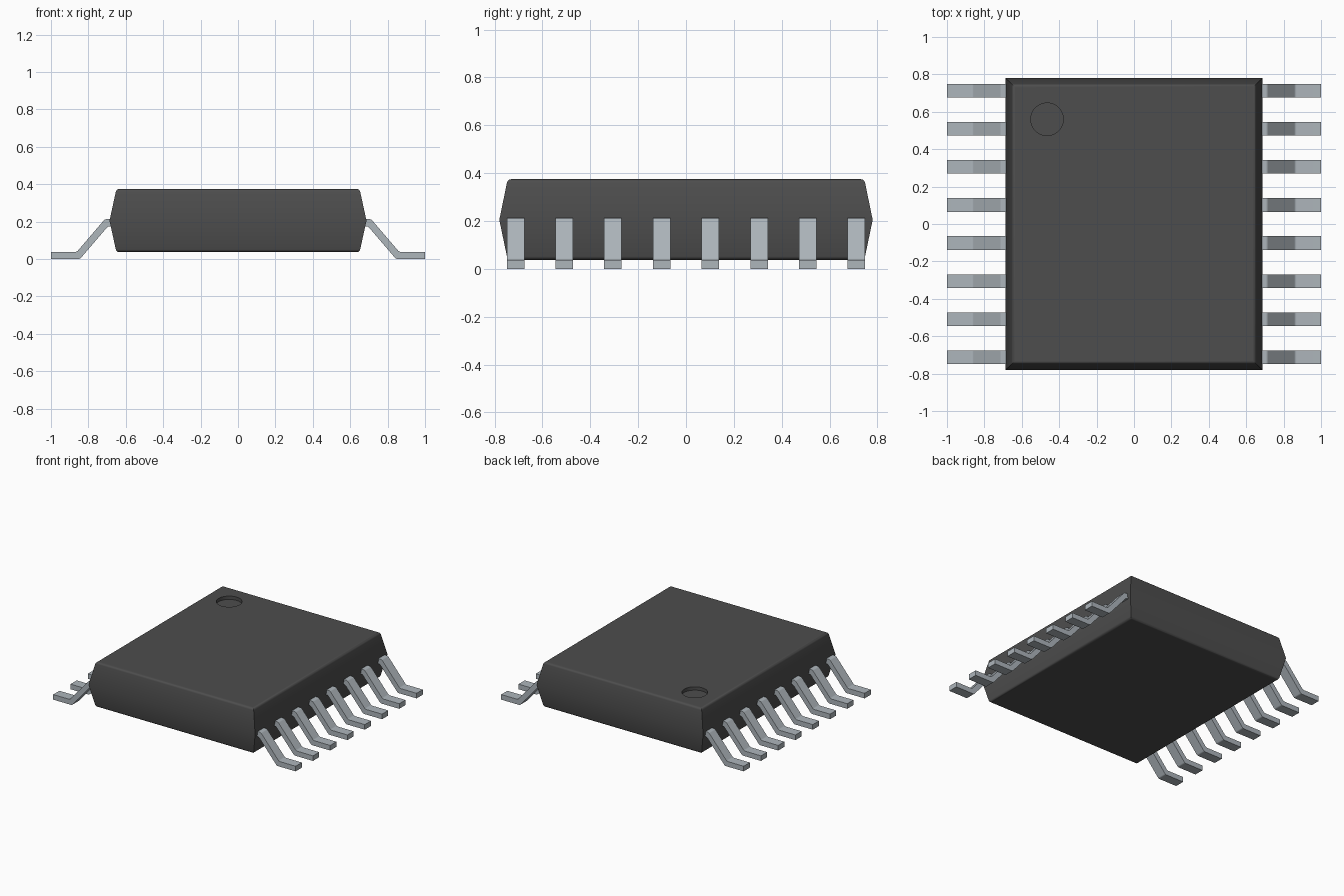
import bpy, bmesh, math

cube = bpy.data.objects.get("Cube")
if cube:
    bpy.data.objects.remove(cube, do_unlink=True)


def material(name, rgb, rough, metal=0.0):
    m = bpy.data.materials.new(name)
    m.use_nodes = True
    m.diffuse_color = (*rgb, 1)
    b = next(n for n in m.node_tree.nodes if n.type == 'BSDF_PRINCIPLED')
    b.inputs["Base Color"].default_value = (*rgb, 1)
    b.inputs["Roughness"].default_value = rough
    b.inputs["Metallic"].default_value = metal
    return m


def make_object(name, bm, mat):
    bmesh.ops.recalc_face_normals(bm, faces=bm.faces)
    me = bpy.data.meshes.new(name)
    bm.to_mesh(me)
    bm.free()
    me.materials.append(mat)
    ob = bpy.data.objects.new(name, me)
    bpy.context.collection.objects.link(ob)
    return ob


def activate(ob):
    bpy.ops.object.select_all(action='DESELECT')
    ob.select_set(True)
    bpy.context.view_layer.objects.active = ob


black = material("dark plastic", (0.075, 0.075, 0.075), 0.6)
metal = material("tinned metal", (0.42, 0.465, 0.50), 0.4)

# Moulded body: three stacked rectangles, widest at the parting line
Z_BOTTOM, Z_BELT, Z_TOP = 0.037, 0.205, 0.375
bm = bmesh.new()
rings = []
for z, hx, hy in ((Z_BOTTOM, 0.65, 0.745), (Z_BELT, 0.687, 0.78), (Z_TOP, 0.65, 0.745)):
    rings.append([bm.verts.new((sx * hx, sy * hy, z))
                  for sx, sy in ((-1, -1), (1, -1), (1, 1), (-1, 1))])
for a, b in zip(rings, rings[1:]):
    for i in range(4):
        j = (i + 1) % 4
        bm.faces.new((a[i], a[j], b[j], b[i]))
bm.faces.new(rings[0])
bm.faces.new(rings[2])
# Soften the top and bottom rims
rims = [e for e in bm.edges
        if all(v in rings[0] for v in e.verts) or all(v in rings[2] for v in e.verts)]
bmesh.ops.bevel(bm, geom=rims, offset=0.015, segments=3, profile=0.5, affect='EDGES')
body = make_object("body", bm, black)

# Round pin-one dimple sunk into the top
bm = bmesh.new()
bmesh.ops.create_cone(bm, cap_ends=True, segments=48, radius1=0.087, radius2=0.087, depth=0.1)
bmesh.ops.translate(bm, verts=bm.verts, vec=(-0.465, 0.56, Z_TOP - 0.025 + 0.05))
cutter = make_object("dimple_cutter", bm, black)
cutter.hide_render = True
mod = body.modifiers.new("dimple", 'BOOLEAN')
mod.operation = 'DIFFERENCE'
mod.solver = 'EXACT'
mod.object = cutter
activate(body)
bpy.ops.object.modifier_apply(modifier=mod.name)
bpy.data.objects.remove(cutter, do_unlink=True)
activate(body)
bpy.ops.object.shade_smooth_by_angle(angle=math.radians(35))
weighted = body.modifiers.new("weighted normals", 'WEIGHTED_NORMAL')
weighted.keep_sharp = True

# Gull-wing lead outline in (x, z), extruded across its width
PROFILE = [(0.62, 0.213), (0.712, 0.213), (0.862, 0.038), (1.0, 0.038),
           (1.0, 0.0), (0.845, 0.0), (0.695, 0.175), (0.62, 0.175)]
BENDS = (1, 2, 5, 6)
WIDTH, PITCH, COUNT = 0.073, 0.2035, 8


def lead(name, side, y):
    bm = bmesh.new()
    near, far = [[bm.verts.new((side * x, y + s * WIDTH / 2, z)) for x, z in PROFILE]
                 for s in (-1, 1)]
    bm.faces.new(near)
    bm.faces.new(far)
    n = len(PROFILE)
    for i in range(n):
        j = (i + 1) % n
        bm.faces.new((near[i], near[j], far[j], far[i]))
    bends = [bm.edges.get((near[i], far[i])) for i in BENDS]
    bmesh.ops.bevel(bm, geom=bends, offset=0.008, segments=2, profile=0.5, affect='EDGES')
    ob = make_object(name, bm, metal)
    activate(ob)
    bpy.ops.object.shade_smooth_by_angle(angle=math.radians(30))
    wn = ob.modifiers.new("weighted normals", 'WEIGHTED_NORMAL')
    wn.keep_sharp = True


# Eight leads down each long side
for side, label in ((1, "left"), (-1, "right")):
    for k in range(COUNT):
        lead(f"{label}_lead_{k + 1}", side, (k - (COUNT - 1) / 2) * PITCH)
